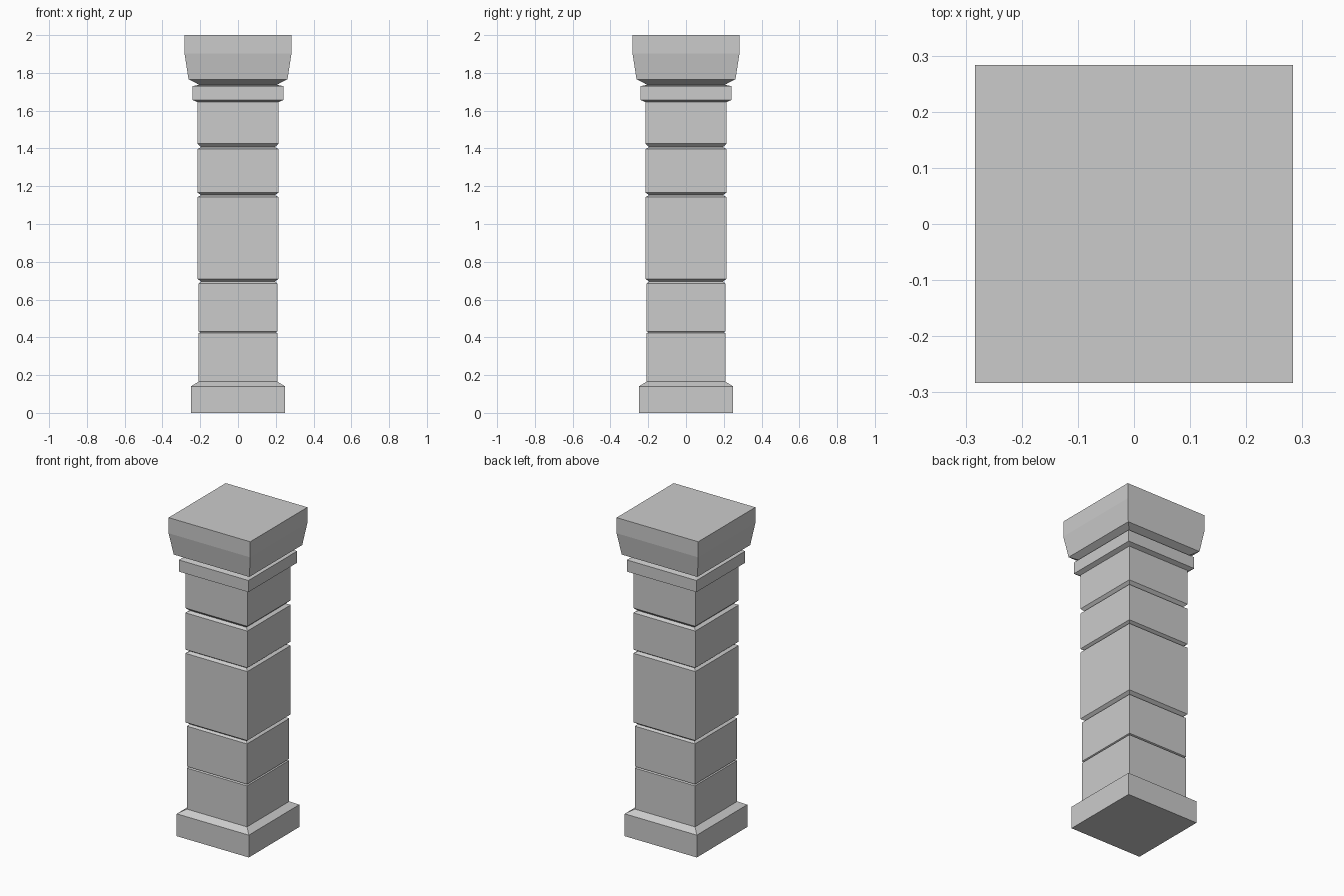
import bpy, bmesh

if "Cube" in bpy.data.objects:
    bpy.data.objects.remove(bpy.data.objects["Cube"])


def square_loft(name, profile, cap_bottom=False, cap_top=False):
    """Stack square rings of (half width, height) and skin them."""
    bm = bmesh.new()
    rings = []
    for r, z in profile:
        rings.append([bm.verts.new((sx * r, sy * r, z))
                      for sx, sy in ((-1, -1), (1, -1), (1, 1), (-1, 1))])
    for low, high in zip(rings, rings[1:]):
        for i in range(4):
            j = (i + 1) % 4
            bm.faces.new((low[i], low[j], high[j], high[i]))
    if cap_bottom:
        bm.faces.new(rings[0][::-1])
    if cap_top:
        bm.faces.new(rings[-1])
    mesh = bpy.data.meshes.new(name)
    bm.to_mesh(mesh)
    bm.free()
    obj = bpy.data.objects.new(name, mesh)
    bpy.context.collection.objects.link(obj)
    return obj


# Plinth with sloped top edge
square_loft("base", [(0.25, 0), (0.25, 0.14), (0.209, 0.165)], cap_bottom=True)

# Shaft: stone blocks (half width, bottom, top) parted by V grooves
blocks = [(0.209, 0.165, 0.422), (0.209, 0.432, 0.685), (0.215, 0.71, 1.142),
          (0.215, 1.166, 1.396), (0.215, 1.426, 1.645)]
grooves = [(0.2, 0.427), (0.195, 0.695), (0.195, 1.153), (0.195, 1.407)]
profile = []
for i, (r, z0, z1) in enumerate(blocks):
    profile += [(r, z0), (r, z1)]
    if i < len(grooves):
        profile.append(grooves[i])
square_loft("shaft", profile)

# Collar band under the capital
square_loft("collar", [(0.215, 1.645), (0.241, 1.657), (0.241, 1.73), (0.205, 1.737)])

# Flared capital
square_loft("capital", [(0.205, 1.737), (0.262, 1.766), (0.283, 1.902), (0.283, 2.0)],
            cap_top=True)
